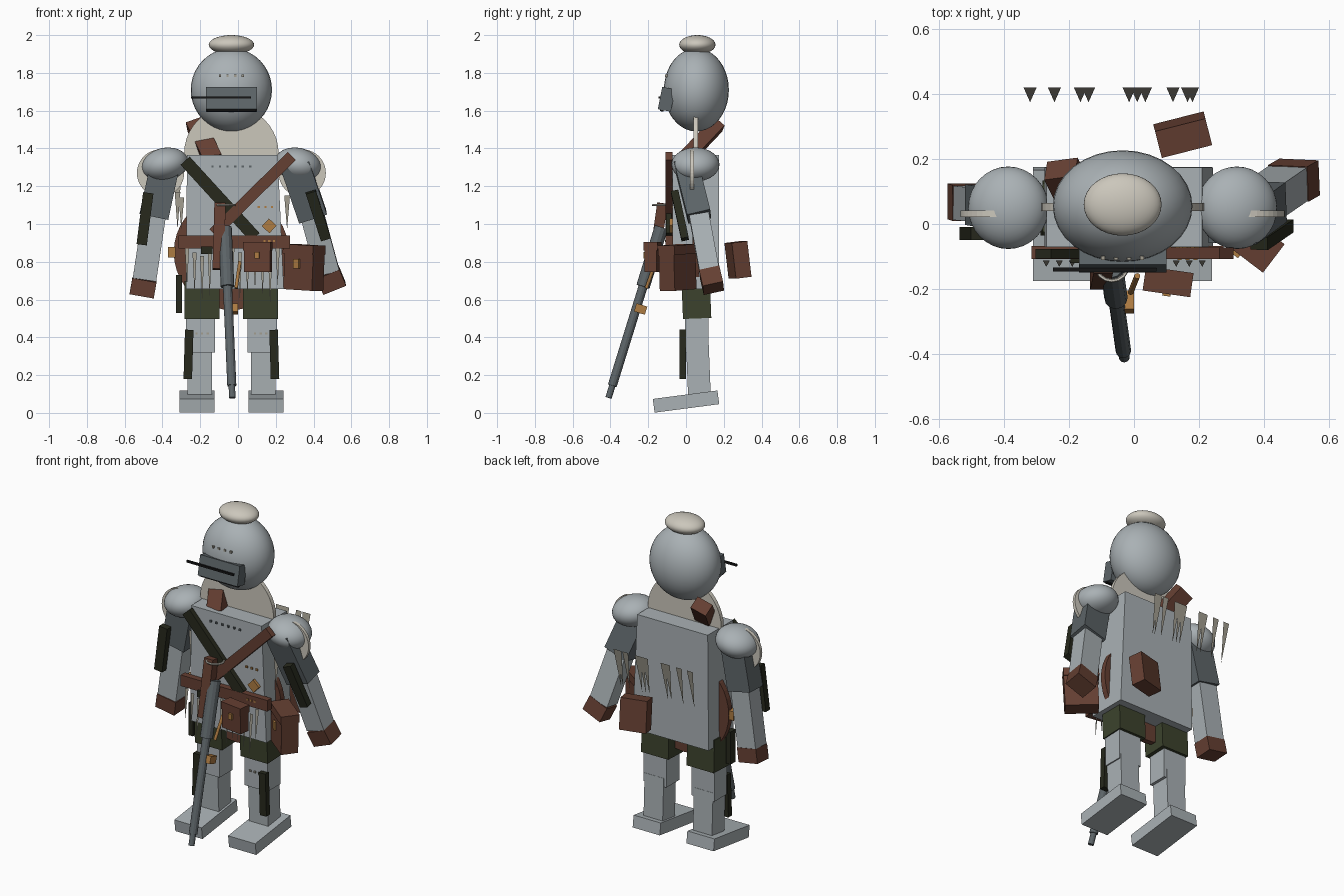
import bpy, bmesh, math
from mathutils import Vector, Matrix, Euler

if "Cube" in bpy.data.objects:
    bpy.data.objects.remove(bpy.data.objects["Cube"], do_unlink=True)

CX = -0.035   # body centre line
MID = 0.052   # body depth centre


def material(name, r, g, b):
    m = bpy.data.materials.new(name)
    m.use_nodes = True
    m.diffuse_color = (r, g, b, 1)
    m.node_tree.nodes["Principled BSDF"].inputs["Base Color"].default_value = (r, g, b, 1)
    return m


STEEL = material("pale steel", .40, .44, .46)
DARK = material("dark steel", .11, .13, .14)
BLACK = material("black", .008, .008, .008)
STRAP = material("dark olive", .02, .022, .012)
OLIVE = material("olive cloth", .045, .055, .026)
LEATHER = material("brown leather", .13, .05, .032)
BRASS = material("brass", .42, .20, .055)
FUR = material("cream fur", .60, .57, .50)
BONE = material("bone", .36, .34, .28)


def finish(name, bm, mat, matrix):
    bm.transform(matrix)
    bmesh.ops.recalc_face_normals(bm, faces=bm.faces)
    me = bpy.data.meshes.new(name)
    bm.to_mesh(me)
    bm.free()
    me.materials.append(mat)
    ob = bpy.data.objects.new(name, me)
    bpy.context.collection.objects.link(ob)
    return ob


def box(name, mat, size, loc, rot=(0, 0, 0)):
    bm = bmesh.new()
    bmesh.ops.create_cube(bm, size=1)
    m = Matrix.LocRotScale(Vector(loc), Euler(rot), Vector(size))
    return finish(name, bm, mat, m)


def aligned(a, b, scale):
    a, b = Vector(a), Vector(b)
    turn = Vector((0, 0, 1)).rotation_difference(a - b)
    return Matrix.LocRotScale((a + b) / 2, turn, Vector((*scale, (a - b).length)))


def limb(name, mat, a, b, w, d):
    bm = bmesh.new()
    bmesh.ops.create_cube(bm, size=1)
    return finish(name, bm, mat, aligned(a, b, (w, d)))


def rod(name, mat, a, b, r, r_top=None, sides=12):
    bm = bmesh.new()
    bmesh.ops.create_cone(bm, cap_ends=True, segments=sides, depth=1,
                          radius1=r, radius2=r_top or r)
    return finish(name, bm, mat, aligned(a, b, (1, 1)))


def ball(name, mat, radii, loc, tilt=0):
    bm = bmesh.new()
    bmesh.ops.create_uvsphere(bm, u_segments=32, v_segments=20, radius=1)
    for f in bm.faces:
        f.smooth = True
    m = Matrix.LocRotScale(Vector(loc), Euler((0, tilt, 0)), Vector(radii))
    return finish(name, bm, mat, m)


def disc(name, mat, x, y, z, r, thick):
    return rod(name, mat, (x, y - thick / 2, z), (x, y + thick / 2, z), r, sides=40)


def spikes(name, points, width, drop):
    bm = bmesh.new()
    for x, y, z, length in points:
        bm.faces.new([bm.verts.new(p) for p in (
            (x - width / 2, y, z), (x + width / 2, y, z), (x, y - drop, z - length))])
    return finish(name, bm, BONE, Matrix())


def rivets(name, mat, xs, y, z):
    for x in xs:
        box(name, mat, (.012, .012, .012), (x, y, z))


# Head, helmet slot and tuft
ball("helmet", STEEL, (.215, .172, .22), (CX, .055, 1.71))
ball("fur_tuft", FUR, (.12, .096, .051), (CX, .06, 1.949))
box("visor", DARK, (.27, .07, .12), (CX, -.103, 1.66), (-.2, 0, 0))
box("visor_lower_edge", BLACK, (.26, .02, .012), (CX, -.128, 1.602), (-.2, 0, 0))
box("eye_slit_bar", BLACK, (.32, .012, .012), (-.09, -.14, 1.67))
rivets("helmet_rivet", BONE, [CX + i * .04 for i in (-1.5, -.5, .5, 1.5)], -.105, 1.785)

# Torso, wider towards the hips
torso = box("torso", STEEL, (.48, .245, .71), (CX + .005, MID, 1.01))
for v in torso.data.vertices:
    if v.co.z < 1:
        v.co.x = CX + .013 + (v.co.x - CX) * 1.08
disc("fur_collar", FUR, CX, MID, 1.374, .25, .025)
disc("waist_skirt", LEATHER, CX, MID, .85, .305, .035)
box("belt", LEATHER, (.59, .04, .068), (-.02, -.088, .905))
limb("olive_strap", STRAP, (-.28, -.092, 1.335), (.09, -.092, .93), .065, .03)
limb("brown_strap", LEATHER, (.285, -.09, 1.36), (-.13, -.09, .95), .06, .035)
limb("shoulder_scabbard", LEATHER, (-.225, .17, 1.53), (-.13, -.02, 1.33), .10, .075)
rivets("chest_rivet", DARK, [CX + (i - 2.5) * .04 for i in range(6)], -.072, 1.305)
rivets("side_rivet", BRASS, (.11, .145, .18), -.072, 1.09)
box("chest_badge", BRASS, (.055, .02, .055), (.165, -.078, .99), (0, .75, 0))

# Arms: (shoulder, elbow, wrist, fingertip) for each side
arms = {
    "right": ((-.385, .05, 1.32), (-.445, .06, 1.04), (-.495, .065, .705), (-.51, .07, .62)),
    "left": ((.30, .0, 1.32), (.395, .07, 1.04), (.475, .125, .745), (.51, .145, .66)),
}
for side, (a, b, c, d) in arms.items():
    s = -1 if side == "right" else 1
    limb(side + "_upper_arm", DARK, a, b, .155, .125)
    limb(side + "_forearm", STEEL, b, c, .125, .105)
    limb(side + "_glove", LEATHER, c, d, .13, .11)
    ball(side + "_pauldron", STEEL, (.125, .127, .088), (CX + s * .352, .05, 1.315), s * .2)
    disc(side + "_shoulder_fur", FUR, CX + s * .375, MID - .02, 1.27, .125, .02)
# Arm guards
limb("right_arm_guard", STRAP, (-.475, -.03, 1.165), (-.51, -.03, .89), .055, .04)
limb("left_arm_guard", STRAP, (.385, -.06, 1.17), (.465, -.005, .92), .055, .04)

# Legs
for side, s in (("right", -1), ("left", 1)):
    x = CX + s * .155
    box(side + "_thigh", OLIVE, (.185, .15, .20), (x, .055, .60), (.04, 0, 0))
    box(side + "_knee", STEEL, (.155, .125, .24), (CX + s * .163, .056, .44))
    box(side + "_shin", STEEL, (.13, .12, .30), (CX + s * .168, .066, .22), (.04, 0, 0))
    box(side + "_foot", STEEL, (.185, .345, .073), (CX + s * .183, .0, .06), (.13, 0, 0))
    box(side + "_shin_guard", STRAP, (.045, .035, .26), (CX + s * .227, -.018, .31), (0, s * -.03, 0))
    rivets("knee_rivet", BONE, [x - .03, x, x + .03], -.007, .42)

# Pouches with clasps
big = box("big_pouch", LEATHER, (.19, .10, .235), (.35, -.045, .768), (0, .05, -.65))
small = box("small_pouch", LEATHER, (.14, .065, .15), (.105, -.178, .82), (0, 0, -.14))
back = box("back_pouch", LEATHER, (.16, .085, .19), (.15, .275, .81), (.12, 0, .25))
box("small_pouch_flap", LEATHER, (.148, .075, .045), (.105, -.178, .882), (0, 0, -.14))
box("big_pouch_flap", LEATHER, (.20, .11, .05), (.35, -.045, .865), (0, .05, -.65))
box("small_pouch_clasp", BRASS, (.025, .012, .035), (.10, -.216, .835), (0, 0, -.14))
box("big_pouch_clasp", BRASS, (.035, .012, .05), (.31, -.09, .79), (0, 0, -.65))
box("hip_buckle", BRASS, (.04, .05, .055), (-.35, .04, .85))
box("hip_knife", STRAP, (.03, .05, .20), (-.312, .01, .63))
box("belt_clip", STRAP, (.06, .03, .04), (-.165, -.105, .86))
rivets("belt_stud", BRASS, (.14, .165, .19), -.105, .91)

# Long gun leaning against the chest
tip, top = Vector((-.03, -.41, .08)), Vector((-.07, -.125, 1.0))
def along(t):
    return tip.lerp(top, t)


rod("gun_muzzle", DARK, along(.08), tip, .017)
rod("gun_barrel", DARK, along(.68), along(.07), .024)
rod("gun_receiver", DARK, along(.98), along(.64), .036)
limb("gun_stock", LEATHER, (-.095, -.125, 1.11), (-.105, -.175, .76), .06, .055)
box("gun_sight", BRASS, (.04, .06, .045), (-.02, -.24, .55), (-.3, 0, 0))
rod("gun_trigger", BRASS, (.01, -.16, .80), (-.01, -.21, .66), .009)
bpy.ops.mesh.primitive_torus_add(location=(-.068, -.125, 1.10), major_radius=.05,
                                 minor_radius=.006, major_segments=16, minor_segments=6)
bpy.context.object.name = "cord_loop"
bpy.context.object.data.materials.append(FUR)

# Hanging fringes
spikes("front_fringe", [(-.27 + i * .04, -.112, .87 - .02 * (i % 3), .20 + .02 * (i % 4))
                        for i in range(13) if i not in (4, 5)], .022, .02)
spikes("back_fringe", [(x, .42, 1.25, .24) for x in
                       (-.32, -.245, -.165, -.14, -.015, .01, .035, .12, .165, .18)], .04, .045)
spikes("arm_fringe", [(-.32, -.0, 1.17, .2), (-.30, .0, 1.14, .17), (.26, .0, 1.15, .18)], .03, 0)
